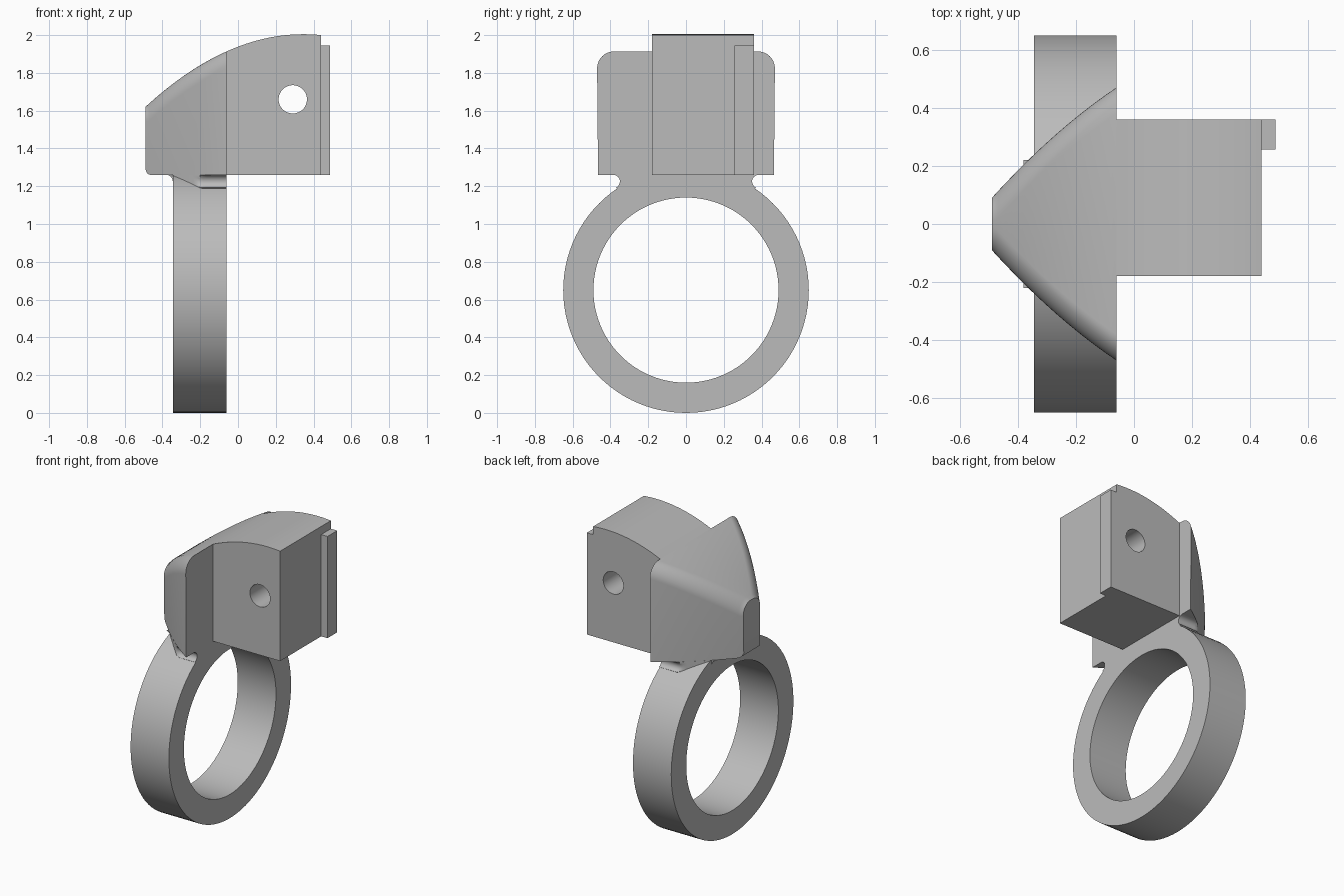
import bpy, bmesh, math

cube = bpy.data.objects.get("Cube")
if cube:
    bpy.data.objects.remove(cube, do_unlink=True)

grey = bpy.data.materials.new("plain grey")
grey.use_nodes = True
colour = (0.5, 0.5, 0.5, 1)
grey.diffuse_color = colour
grey.node_tree.nodes["Principled BSDF"].inputs["Base Color"].default_value = colour

TIP, BACK, FACE = -0.49, -0.06, 0.44      # x of head tip, head back, block face
RING_X = -0.345
BASE = 1.26                               # underside of head and block


def half_width(x):
    t = x - TIP
    return 0.09 + 1.1 * t - 0.5 * t * t


def crown(x):
    t = x - TIP
    return 1.62 + 0.92 * t - 0.55 * t * t


def span(a, b, n):
    return [a + (b - a) * i / n for i in range(n + 1)]


def loft(name, sections):
    """Skin a list of equal closed loops and cap both ends."""
    bm = bmesh.new()
    loops = [[bm.verts.new(p) for p in s] for s in sections]
    n = len(loops[0])
    for a, b in zip(loops, loops[1:]):
        for i in range(n):
            j = (i + 1) % n
            bm.faces.new((a[i], a[j], b[j], b[i]))
    bm.faces.new(loops[0])
    bm.faces.new(loops[-1])
    bmesh.ops.recalc_face_normals(bm, faces=bm.faces)
    mesh = bpy.data.meshes.new(name)
    bm.to_mesh(mesh)
    bm.free()
    mesh.materials.append(grey)
    obj = bpy.data.objects.new(name, mesh)
    bpy.context.collection.objects.link(obj)
    return obj


def prism(name, profile, y0, y1):
    """Extrude an xz profile along y."""
    return loft(name, [[(x, y, z) for x, z in profile] for y in (y0, y1)])


def disc(name, radius, depth, location, rotation, sides=96):
    bpy.ops.mesh.primitive_cylinder_add(vertices=sides, radius=radius, depth=depth,
                                        location=location, rotation=rotation)
    obj = bpy.context.object
    obj.name = name
    obj.data.materials.append(grey)
    return obj


def cut(obj, cutter):
    mod = obj.modifiers.new("hole", "BOOLEAN")
    mod.operation = "DIFFERENCE"
    mod.solver = "EXACT"
    mod.object = cutter
    bpy.context.view_layer.objects.active = obj
    bpy.ops.object.modifier_apply(modifier=mod.name)
    bpy.data.objects.remove(cutter, do_unlink=True)


# Finger ring, axis along x
middle, turn = ((RING_X + BACK) / 2, 0, 0.65), (0, math.pi / 2, 0)
ring = disc("ring", 0.65, BACK - RING_X, middle, turn)
cut(ring, disc("ring_hole", 0.49, 1, middle, turn))


# Tapered head with rounded upper edges and a rounded lower tip
def head_section(x):
    w, top = half_width(x), crown(x)
    r = min(0.09, w * 0.85)
    d = max(0, 0.03 - (x - TIP))
    low = BASE + 0.03 - math.sqrt(max(0, 0.03 ** 2 - d * d))
    side = [(w - r + r * math.cos(a), top - r + r * math.sin(a))
            for a in span(0, math.pi / 2, 10)]
    half = [(w - 0.005, low)] + side
    return [(x, y, z) for y, z in half] + [(x, -y, z) for y, z in reversed(half)]


head = loft("head", [head_section(x) for x in
                     span(TIP, TIP + 0.03, 4) + span(TIP + 0.05, BACK, 20)])


# Neck between ring and head, with concave side fillets
def neck_section(x):
    w = half_width(x) - 0.004
    half = [(min(w, 0.385 - 0.035 * math.cos(a)), 1.225 + 0.035 * math.sin(a))
            for a in span(-1.2, math.pi / 2, 10)]
    half.insert(0, (min(w, 0.34), 1.17))
    return [(x, y, z) for y, z in half] + [(x, -y, z) for y, z in reversed(half)]


neck = loft("neck", [neck_section(x) for x in span(RING_X, BACK, 16)])

# Small concave fillet under the head, ahead of the ring
fillet = [(RING_X - 0.035 + 0.035 * math.cos(a), BASE - 0.035 + 0.035 * math.sin(a))
          for a in span(0, math.pi / 2, 6)]
front_fillet = prism("front_fillet", fillet + [(RING_X, BASE)], -0.22, 0.22)

# Offset block with a curved top and a cross hole
top_line = [(x, crown(x)) for x in span(BACK, FACE, 20)]
block = prism("block", [(BACK, BASE)] + top_line + [(FACE, BASE)], -0.18, 0.36)
cut(block, disc("cross_hole", 0.075, 2, (0.29, 0, 1.66), (math.pi / 2, 0, 0), 48))

# Narrow rail on the block face
rail = prism("rail", [(FACE, BASE), (0.487, BASE), (0.487, 1.945), (FACE, 1.945)], 0.257, 0.36)

# Smooth curved surfaces, keep hard edges
bpy.ops.object.select_all(action="DESELECT")
for obj in (ring, head, neck, front_fillet, block, rail):
    obj.select_set(True)
bpy.context.view_layer.objects.active = ring
bpy.ops.object.shade_smooth_by_angle(angle=math.radians(30))
